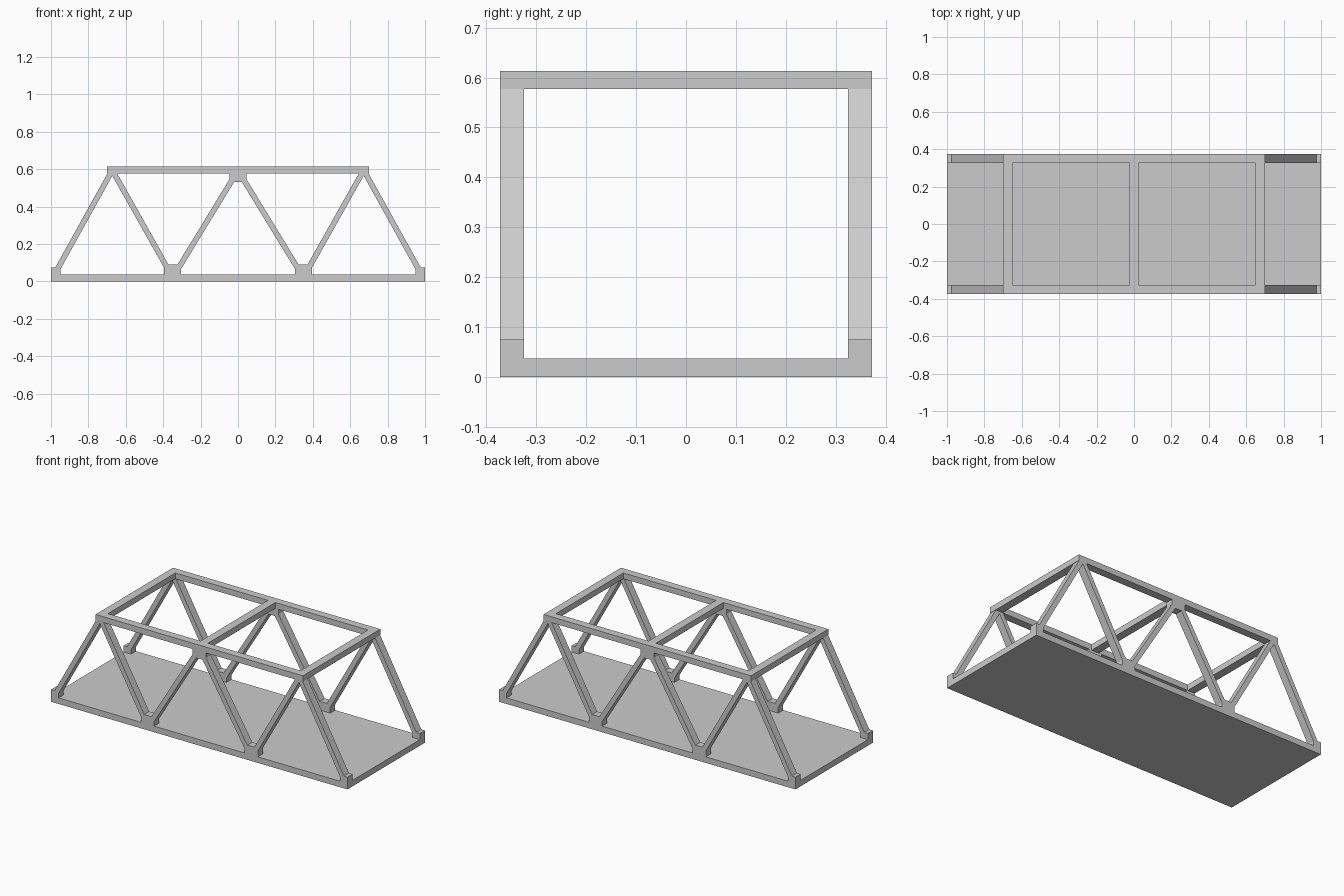
import bpy, bmesh
from mathutils import Vector

if "Cube" in bpy.data.objects:
    bpy.data.objects.remove(bpy.data.objects["Cube"])

Y0, Y1 = 0.325, 0.373      # inner and outer faces of each side truss
DECK, TOP0, TOP1 = 0.037, 0.577, 0.613


def prism(name, profile, y0=Y0, y1=Y1, mirror=(False, True)):
    """Extrude an XZ profile along Y, optionally mirrored across X and Y."""
    bm = bmesh.new()
    face = bm.faces.new([bm.verts.new((x, y0, z)) for x, z in profile])
    ext = bmesh.ops.extrude_face_region(bm, geom=[face])["geom"]
    verts = [v for v in ext if isinstance(v, bmesh.types.BMVert)]
    bmesh.ops.translate(bm, vec=(0, y1 - y0, 0), verts=verts)
    bmesh.ops.recalc_face_normals(bm, faces=bm.faces)
    mesh = bpy.data.meshes.new(name)
    bm.to_mesh(mesh)
    bm.free()
    ob = bpy.data.objects.new(name, mesh)
    bpy.context.collection.objects.link(ob)
    if any(mirror):
        mod = ob.modifiers.new("Mirror", "MIRROR")
        mod.use_axis = (mirror[0], mirror[1], False)
        mod.use_mirror_merge = False
    return ob


def rect(x0, x1, z0, z1):
    return [(x0, z0), (x1, z0), (x1, z1), (x0, z1)]


def strut(name, a, b, width=0.029):
    """Diagonal bar between two points of the truss plane."""
    a, b = Vector(a), Vector(b)
    d = (b - a).normalized()
    n = Vector((-d.y, d.x)) * width / 2
    prism(name, [a + n, b + n, b - n, a - n], mirror=(True, True))


# Deck slab
prism("deck", rect(-1, 1, 0, DECK), -Y1, Y1, (False, False))

# Top chords and cross beams
prism("top_chord", rect(-0.70, 0.70, TOP0, TOP1))
prism("end_cross_beam", rect(0.65, 0.70, TOP0, TOP1), -Y0, Y0, (True, False))
prism("middle_cross_beam", rect(-0.025, 0.025, TOP0, TOP1), -Y0, Y0, (False, False))

# Joint blocks, with corners cut square to the bars
prism("end_block", [(0.95, DECK), (1, DECK), (1, 0.075), (0.975, 0.075), (0.95, 0.065)],
      mirror=(True, True))
prism("lower_gusset", [(0.305, DECK), (0.395, DECK), (0.395, 0.077), (0.375, 0.09),
                       (0.325, 0.09), (0.305, 0.077)], mirror=(True, True))
prism("upper_gusset", [(-0.045, TOP0), (-0.045, 0.547), (-0.03, 0.53), (0.03, 0.53),
                       (0.045, 0.547), (0.045, TOP0)])

# Diagonal bars
strut("end_diagonal", (0.967, 0.062), (0.677, 0.585))
strut("outer_diagonal", (0.379, 0.073), (0.667, 0.585))
strut("inner_diagonal", (0.317, 0.073), (0.026, 0.55))
